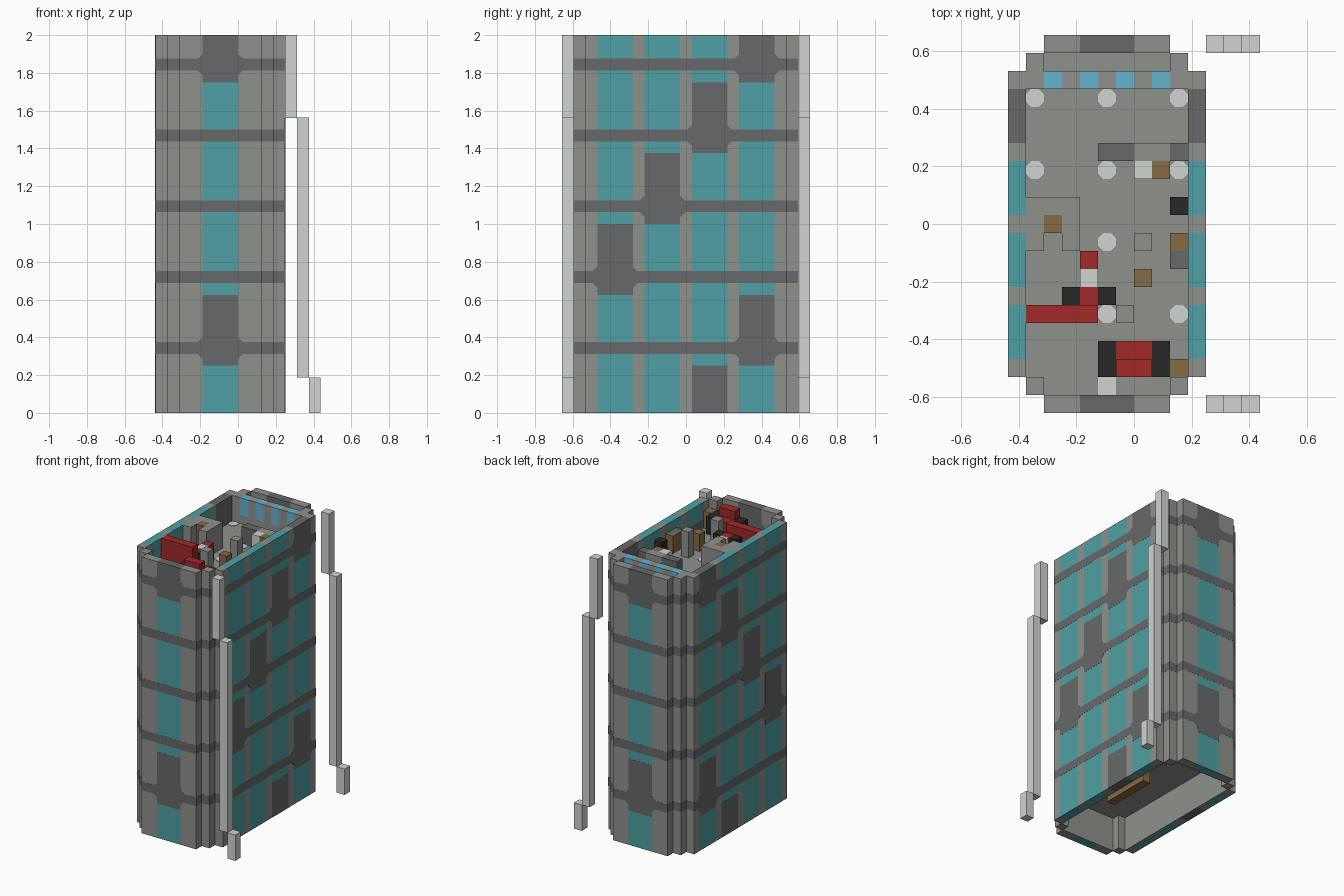
import bpy
import bmesh
from math import cos, pi
from mathutils import Matrix, Vector

cube = bpy.data.objects.get("Cube")
if cube:
    bpy.data.objects.remove(cube, do_unlink=True)

UNIT = 1 / 16                              # one grid block
ORIGIN = Vector((-0.4375, -0.65625, 0))    # corner of the block grid
HEIGHT, FLOOR, STOREY = 32, 29, 6
SKIN = 0.01                                # how far painted bands stand proud
BANDS = range(5, HEIGHT, STOREY)


def material(name, *rgb):
    mat = bpy.data.materials.new(name)
    mat.use_nodes = True
    mat.diffuse_color = (*rgb, 1)
    shader = mat.node_tree.nodes["Principled BSDF"]
    shader.inputs["Base Color"].default_value = (*rgb, 1)
    shader.inputs["Roughness"].default_value = 0.9
    return mat


concrete = material("concrete grey", 0.275, 0.285, 0.26)
dark = material("dark grey", 0.134, 0.141, 0.142)
teal = material("teal glass", 0.078, 0.35, 0.37)
pale = material("pale grey", 0.63, 0.66, 0.64)
blue = material("light blue glass", 0.125, 0.45, 0.64)
red = material("red", 0.36, 0.022, 0.022)
black = material("black", 0.022, 0.022, 0.022)
brown = material("wood brown", 0.235, 0.147, 0.058)


def finish(name, mat, bm):
    """Turn a bmesh in block units into a placed object."""
    bmesh.ops.recalc_face_normals(bm, faces=bm.faces)
    for v in bm.verts:
        v.co = ORIGIN + v.co * UNIT
    mesh = bpy.data.meshes.new(name)
    bm.to_mesh(mesh)
    bm.free()
    mesh.materials.append(mat)
    obj = bpy.data.objects.new(name, mesh)
    bpy.context.collection.objects.link(obj)
    return obj


def boxes(name, mat, spans, z0, z1):
    """One object made of upright blocks (x0, x1, y0, y1)."""
    bm = bmesh.new()
    for x0, x1, y0, y1 in spans:
        lo, hi = Vector((x0, y0, z0)), Vector((x1, y1, z1))
        for v in bmesh.ops.create_cube(bm, size=1)["verts"]:
            v.co = [lo[i] if v.co[i] < 0 else hi[i] for i in range(3)]
    return finish(name, mat, bm)


def wall_span(along_y, start, a, b, grow=0):
    """Footprint of a one-block-thick wall piece running from a to b."""
    across = (start - grow, start + 1 + grow)
    along = (a - grow, b + grow)
    return (*across, *along) if along_y else (*along, *across)


def dark_panel(name, along_y, start, a, b, z0, z1):
    """Solid panel that flares out where a storey band crosses it."""
    flare = 0.4
    side = [(0, z0)]
    for band in BANDS:
        if z0 < band < z1:
            side += [(0, band - flare), (flare, band),
                     (flare, band + 1), (0, band + 1 + flare)]
    side.append((0, z1))
    outline = [(b + w, z) for w, z in side] + [(a - w, z) for w, z in reversed(side)]
    bm = bmesh.new()
    near, far = start - SKIN, start + 1 + SKIN
    rings = [[bm.verts.new((d, u, z) if along_y else (u, d, z)) for u, z in outline]
             for d in (near, far)]
    for ring in rings:
        bm.faces.new(ring)
    n = len(outline)
    for i in range(n):
        j = (i + 1) % n
        bm.faces.new((rings[0][i], rings[0][j], rings[1][j], rings[1][i]))
    finish(name, dark, bm)


def build_wall(name, along_y, start, a, b, columns):
    """Wall with glass columns; each column lists its dark panels by height."""
    edges = [a] + [e for c in columns for e in (c, c + 3)] + [b]
    posts = [wall_span(along_y, start, p, q) for p, q in zip(edges[::2], edges[1::2])]
    boxes(name + "_posts", concrete, posts, 0, HEIGHT)
    for left, panels in columns.items():
        z = 0
        for low, high in panels + [(HEIGHT, HEIGHT)]:
            if low > z:
                boxes(name + "_glass", teal,
                      [wall_span(along_y, start, left, left + 3)], z, low)
            if high > low:
                dark_panel(name + "_panel", along_y, start, left, left + 3, low, high)
            z = high
    for band in BANDS:
        boxes(name + "_band", dark, [wall_span(along_y, start, a, b, SKIN)], band, band + 1)


# Long side walls: dark panels climb like a staircase
side_columns = {3: [(10, 16)], 7: [(16, 22)],
                11: [(0, 4), (22, 28)], 15: [(4, 10), (28, HEIGHT)]}
for name, start in (("right_wall", 0), ("left_wall", 10)):
    build_wall(name, True, start, 2, 19, side_columns)

# Short front and back walls
for name, start in (("front_wall", 0), ("back_wall", 20)):
    build_wall(name, False, start, 2, 9, {4: [(4, 10), (28, HEIGHT)]})

# Stepped corner posts and their bands
corners = [(x, x + 1, y, y + 1) for x in (1, 9) for y in (1, 19)]
boxes("corner_posts", concrete, corners, 0, HEIGHT)
banded = [(x0 - SKIN, x1 + SKIN, y0 - SKIN, y1 + SKIN) for x0, x1, y0, y1 in corners]
for band in BANDS:
    boxes("corner_band", dark, banded, band, band + 1)

# Floor slabs
slab = [(1, 10, 2, 19), (2, 9, 1, 2), (2, 9, 19, 20)]
for z in range(4, HEIGHT, STOREY):
    boxes("floor_slab", concrete, slab, z, z + 1)

# Ground storey lining and hanging wooden cabinet
boxes("ground_lining", concrete, [(1, 1.1, 2, 19), (9.9, 10, 2, 19),
                                  (2, 9, 1, 1.1), (2, 9, 19.9, 20)], 0, 4)
boxes("ground_cabinet", brown, [(6, 7, 6, 12)], 2, 4)

# Pale eight-sided floor lights, flat sides square to the walls
bm = bmesh.new()
radius = 0.5 / cos(pi / 8)
for x in (1.5, 5.5, 9.5):
    for y in (5.5, 9.5, 13.5, 17.5):
        place = Matrix.Translation((x, y, FLOOR + 0.03)) @ Matrix.Rotation(pi / 8, 4, "Z")
        bmesh.ops.create_cone(bm, cap_ends=True, segments=8, radius1=radius,
                              radius2=radius, depth=0.06, matrix=place)
finish("floor_lights", pale, bm)
boxes("front_floor_light", pale, [(5, 6, 1, 2)], FLOOR, FLOOR + 0.06)

# Inner window screen near the back
boxes("screen_sill", concrete, [(1, 10, 18, 19)], FLOOR, 30)
boxes("screen_posts", concrete, [(x, x + 1, 18, 19) for x in range(1, 10, 2)], 30, HEIGHT)
boxes("screen_glass", blue, [(x, x + 1, 18, 19) for x in range(2, 10, 2)], 30, HEIGHT)

# Low partition with a cabinet
boxes("partition_ends", dark, [(5, 7, 14, 15), (9, 10, 14, 15)], FLOOR, 31)
boxes("partition_middle", concrete, [(7, 9, 14, 15)], FLOOR, 31)
boxes("cabinet", pale, [(7, 8, 13, 14)], FLOOR, 31)
boxes("cabinet_chair", brown, [(8, 9, 13, 14)], FLOOR, 31)

# Tall counter with a wooden block set into it
boxes("counter", concrete, [(1, 4, 11, 12), (1, 2, 9, 11), (3, 4, 9, 11)], FLOOR, HEIGHT)
boxes("counter_block", brown, [(2, 3, 10, 11)], FLOOR, HEIGHT)

# Loose furniture
boxes("black_box", black, [(9, 10, 11, 12)], FLOOR, 31)
boxes("side_table", brown, [(9, 10, 9, 10), (7, 8, 7, 8)], FLOOR, 31)
boxes("side_box", dark, [(9, 10, 8, 9)], FLOOR, 31)
boxes("columns", concrete, [(7, 8, 9, 10), (6, 7, 5, 6)], FLOOR, HEIGHT)

# Red divider with bar and stools
boxes("red_divider", red, [(1, 5, 5, 6)], FLOOR, HEIGHT)
boxes("red_bar", red, [(4, 5, 6, 7), (4, 5, 8, 9)], FLOOR, 31)
boxes("bar_top", pale, [(4, 5, 7, 8)], FLOOR, 31)
boxes("stools", black, [(3, 4, 6, 7), (5, 6, 6, 7)], FLOOR, 31)

# Sofa with black arms
boxes("sofa_back", red, [(6, 8, 2, 3)], FLOOR, HEIGHT)
boxes("sofa_seat", red, [(6, 8, 3, 4)], FLOOR, 31)
boxes("sofa_arms", black, [(5, 6, 2, 4), (8, 9, 2, 4)], FLOOR, 31)
boxes("sofa_table", brown, [(9, 10, 2, 3)], FLOOR, 31)

# Stepped poles standing off the left side
for name, y in (("front_pole", 0), ("back_pole", 20)):
    for x, z0, z1 in ((11, 25, HEIGHT), (12, 3, 25), (13, 0, 3)):
        boxes(name, pale, [(x, x + 1, y, y + 1)], z0, z1)
